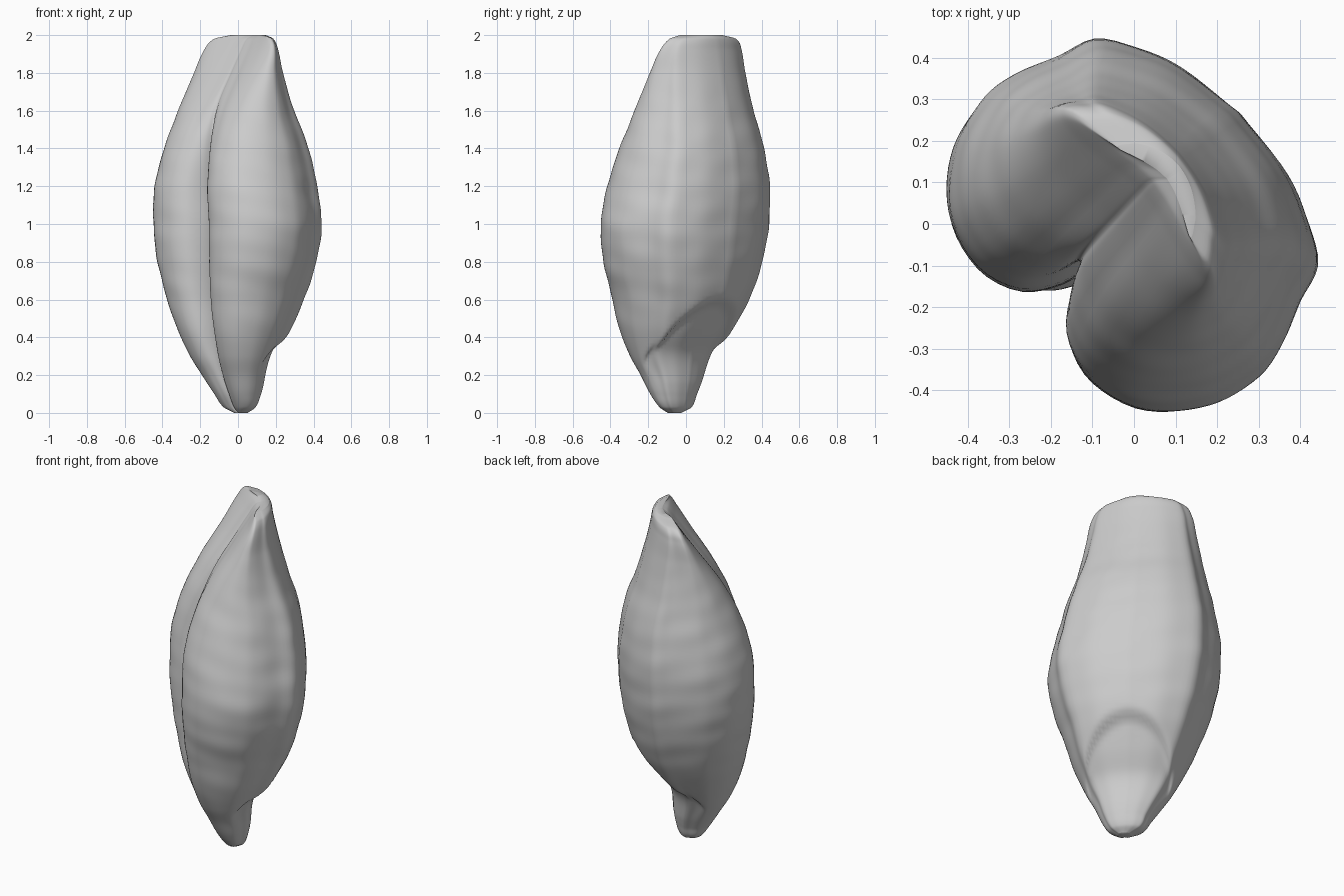
import bpy
import bmesh
import math
from mathutils import Vector

if "Cube" in bpy.data.objects:
    bpy.data.objects.remove(bpy.data.objects["Cube"], do_unlink=True)

RINGS, HALF_STEPS = 130, 56
DIAGONAL = math.sqrt(0.5)

# Half of the cross-section, from the middle of the back round to the crease
HALF_SECTION = [(0, 1), (.4, .93), (.63, .81), (.81, .66), (.88, .4), (.97, .1), (1, -.17),
                (.92, -.56), (.7, -.89), (.42, -1), (.2, -.92), (.07, -.7), (.012, -.42)]

# Height, left edge, right edge, creased side, back
STATIONS = [(0, .02, .09, -.06, 0), (.03, -.05, .14, -.09, .03), (.1, -.09, .18, -.135, .05),
            (.2, -.15, .22, -.185, .07), (.3, -.21, .27, -.235, .115), (.45, -.29, .335, -.285, .21),
            (.6, -.36, .38, -.31, .285), (.8, -.43, .445, -.335, .34), (1, -.465, .47, -.34, .365),
            (1.2, -.465, .43, -.325, .365), (1.4, -.43, .375, -.27, .335), (1.6, -.385, .31, -.17, .275),
            (1.8, -.345, .26, -.03, .225), (1.92, -.32, .23, .055, .2), (1.98, -.27, .185, .1, .19),
            (2, -.16, .12, .13, .175)]


def smoothstep(low, high, value):
    t = min(max((value - low) / (high - low), 0), 1)
    return t * t * (3 - 2 * t)


def spline(keys, rows, at):
    """Smooth curve through the rows, which sit at the increasing keys."""
    i = 0
    while i < len(keys) - 2 and at > keys[i + 1]:
        i += 1

    def slope(k):
        a, b = max(k - 1, 0), min(k + 1, len(keys) - 1)
        return (rows[b] - rows[a]) / (keys[b] - keys[a])

    span = keys[i + 1] - keys[i]
    t = (at - keys[i]) / span
    blend = t * t * (3 - 2 * t)
    return (rows[i] * (1 - blend) + rows[i + 1] * blend
            + slope(i) * span * t * (1 - t) ** 2 - slope(i + 1) * span * t * t * (1 - t))


def closed_section():
    """Sample the half section and mirror it into a loop."""
    rows = [Vector(p) for p in HALF_SECTION]
    keys = [0]
    for a, b in zip(rows, rows[1:]):
        keys.append(keys[-1] + (b - a).length)
    half = [spline(keys, rows, keys[-1] * k / HALF_STEPS) for k in range(HALF_STEPS + 1)]
    half[0].x = 0
    return half + [Vector((-p.x, p.y)) for p in reversed(half[1:])]


def grain_point(p, z, left, right, front, back):
    s, d = p
    # The crease grows shallow towards both ends
    if d < 0 and abs(s) < .42:
        fill = max(.85 * smoothstep(1.1, 1.75, z), .6 * (1 - smoothstep(.1, .4, z)))
        d -= fill * max(0, d + .95)
    u = (left + right) / 2 + s * (right - left) / 2
    v = (front + back) / 2 + d * (back - front) / 2
    # The tip bends into a thin, slightly twisted crescent
    v -= smoothstep(1.35, 1.9, z) * (.06 * s * s + .015 * s)
    # Recessed germ shield under an arched husk edge
    arch = .6 - .32 * s * s
    shield = smoothstep(-.02, .05, arch - z) * smoothstep(.15, .35, z) * smoothstep(-.3, .3, d)
    v -= .045 * shield
    # Faint cross wrinkles and lengthwise ribs
    body = smoothstep(.25, .7, z) * (1 - smoothstep(1.5, 1.9, z))
    ripple = math.sin(38 * z + 5 * s) * math.sin(9 * z - 4 * s + 3 * d) + .6 * math.sin(23 * z + 7 * d)
    swell = 1 + .004 * body * ripple
    u, v = u * swell, v * swell
    # Turn the crease to face the front right corner
    return Vector(((u + v) * DIAGONAL, (v - u) * DIAGONAL, z))


# Husk material
husk = bpy.data.materials.new("husk_grey")
husk.use_nodes = True
grey = (.6, .6, .6, 1)
husk.diffuse_color = grey
husk.node_tree.nodes["Principled BSDF"].inputs["Base Color"].default_value = grey

# Loft the grain through its stations
section = closed_section()
heights = [row[0] for row in STATIONS]
shapes = [Vector(row[1:]) for row in STATIONS]
bm = bmesh.new()
loops = []
for r in range(RINGS + 1):
    z = 1 - math.cos(math.pi * r / RINGS)
    shape = spline(heights, shapes, z)
    loops.append([bm.verts.new(grain_point(p, z, *shape)) for p in section])
count = len(section)
for low, high in zip(loops, loops[1:]):
    for k in range(count):
        n = (k + 1) % count
        bm.faces.new((low[k], low[n], high[n], high[k]))
caps = [bm.faces.new(loops[0]), bm.faces.new(loops[-1])]
bmesh.ops.triangulate(bm, faces=caps)
bmesh.ops.recalc_face_normals(bm, faces=bm.faces)

mesh = bpy.data.meshes.new("grain")
bm.to_mesh(mesh)
bm.free()
mesh.materials.append(husk)
grain = bpy.data.objects.new("grain", mesh)
bpy.context.collection.objects.link(grain)
bpy.context.view_layer.objects.active = grain
grain.select_set(True)
bpy.ops.object.shade_smooth_by_angle(angle=math.radians(60))
